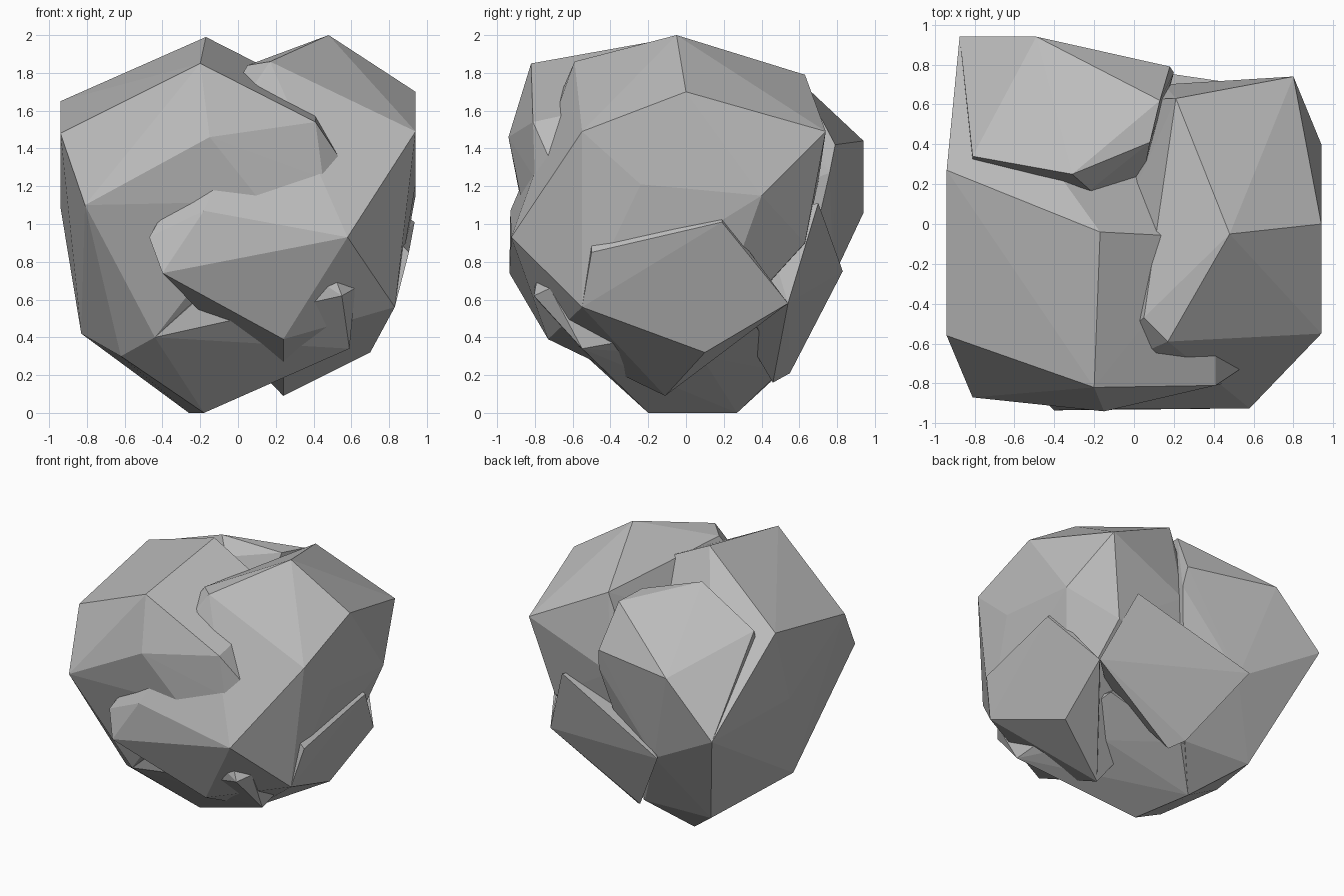
import bpy
import bmesh

cube = bpy.data.objects.get("Cube")
if cube:
    bpy.data.objects.remove(cube, do_unlink=True)

stone = bpy.data.materials.new("stone_grey")
stone.use_nodes = True
GREY = (0.5, 0.5, 0.5, 1)
stone.diffuse_color = GREY
bsdf = stone.node_tree.nodes["Principled BSDF"]
bsdf.inputs["Base Color"].default_value = GREY
bsdf.inputs["Roughness"].default_value = 0.9


def chunk(name, corners):
    """Make one flat-faced convex piece of rock from its corners."""
    bm = bmesh.new()
    for co in corners:
        bm.verts.new(co)
    hull = bmesh.ops.convex_hull(bm, input=bm.verts[:])
    loose = set(hull["geom_interior"]) | set(hull["geom_unused"])
    bmesh.ops.delete(bm, geom=[v for v in loose if isinstance(v, bmesh.types.BMVert)],
                     context="VERTS")
    bmesh.ops.recalc_face_normals(bm, faces=bm.faces[:])
    mesh = bpy.data.meshes.new(name)
    bm.to_mesh(mesh)
    bm.free()
    mesh.materials.append(stone)
    obj = bpy.data.objects.new(name, mesh)
    bpy.context.collection.objects.link(obj)
    return obj


# Corners shared between neighbouring chunks
base_front = (-.18, -.2, .0)
base_back = (-.26, .27, .0)
base_left = (-.58, .53, .25)
base_side = (.24, -.11, .09)
front_foot = (-.44, -.64, .40)
low_corner = (.70, .10, .32)
side_corner = (.83, -.55, .56)
back_corner = (.76, .54, .58)
rear_point = (-.875, .94, 1.06)

# Large chunk on the -x side with the brow over the front
chunk("brow_chunk", [
    (-.17, -.04, 1.99), (-.20, -.82, 1.85), (-.94, -.56, 1.48),
    (-.94, .27, 1.65), (-.15, -.94, 1.46), (.41, -.81, 1.54),
    (.53, -.73, 1.36), (.45, -.80, 1.24), (.12, -.87, 1.12),
    (-.81, -.87, 1.1), (-.94, .1, 1.09), (-.83, -.1, .42),
    (-.62, -.45, .30), (.4, -.07, 1.7),
    front_foot, rear_point, base_front, base_back, base_left])

# Large chunk on the +x side that wraps round the front
chunk("main_chunk", [
    (.48, -.05, 2.0), (.17, -.59, 1.86), (.05, -.47, 1.84),
    (.94, -.55, 1.49), (.94, 0, 1.70), (.80, .74, 1.49), (.21, .63, 1.79),
    (.15, .70, 1.22), (-.15, .62, .85),
    (.94, .40, 1.15), (.94, -.24, 1.21), (.58, -.925, .93),
    (-.40, -.935, .74), (-.47, -.87, .93), (-.18, -.93, 1.07),
    (.24, -.73, .39), (.66, .63, .9), side_corner, low_corner, base_side])

# Raised slab on the upper back
chunk("upper_back_slab", [
    (-.31, .25, 1.865), (-.22, .17, 1.75), (.08, .41, 1.77), (.13, .62, 1.74),
    (.18, .79, 1.42), (.2, .76, 1.27), (-.49, .94, 1.44), (-.81, .34, 1.66),
    (-.81, .32, 1.59), (-.28, .78, .72), (-.02, .52, .23), (0, 0, 1),
    rear_point, base_left, base_back])

# Slab leaning on the +x side
chunk("side_slab", [
    (.935, .19, 1.01), (.905, -.5, .85), (.88, .19, 1.05),
    (.85, -.5, .91), (.3, 0, .6),
    side_corner, low_corner, back_corner, base_side])

# Slab low on the back
chunk("lower_back_slab", [
    (.55, .70, 1.11), (-.34, .83, .75), (0, .55, .21), (.08, .46, .16),
    (-.1, .4, .7), (.4, .2, .6), (.4, .4, 1.05), back_corner])

# Core under the overhangs, ending in a small front spur
chunk("core_chunk", [
    (.52, -.79, .70), (.42, -.78, .61), (.62, -.72, .66), (.55, -.805, .62),
    (.59, -.55, .34), (.12, -.78, .9), (.33, .08, .3), (.5, .35, .5),
    (0, .5, .22), (0, 0, 1), (.5, -.4, .7),
    front_foot, base_front, base_back, base_left])
